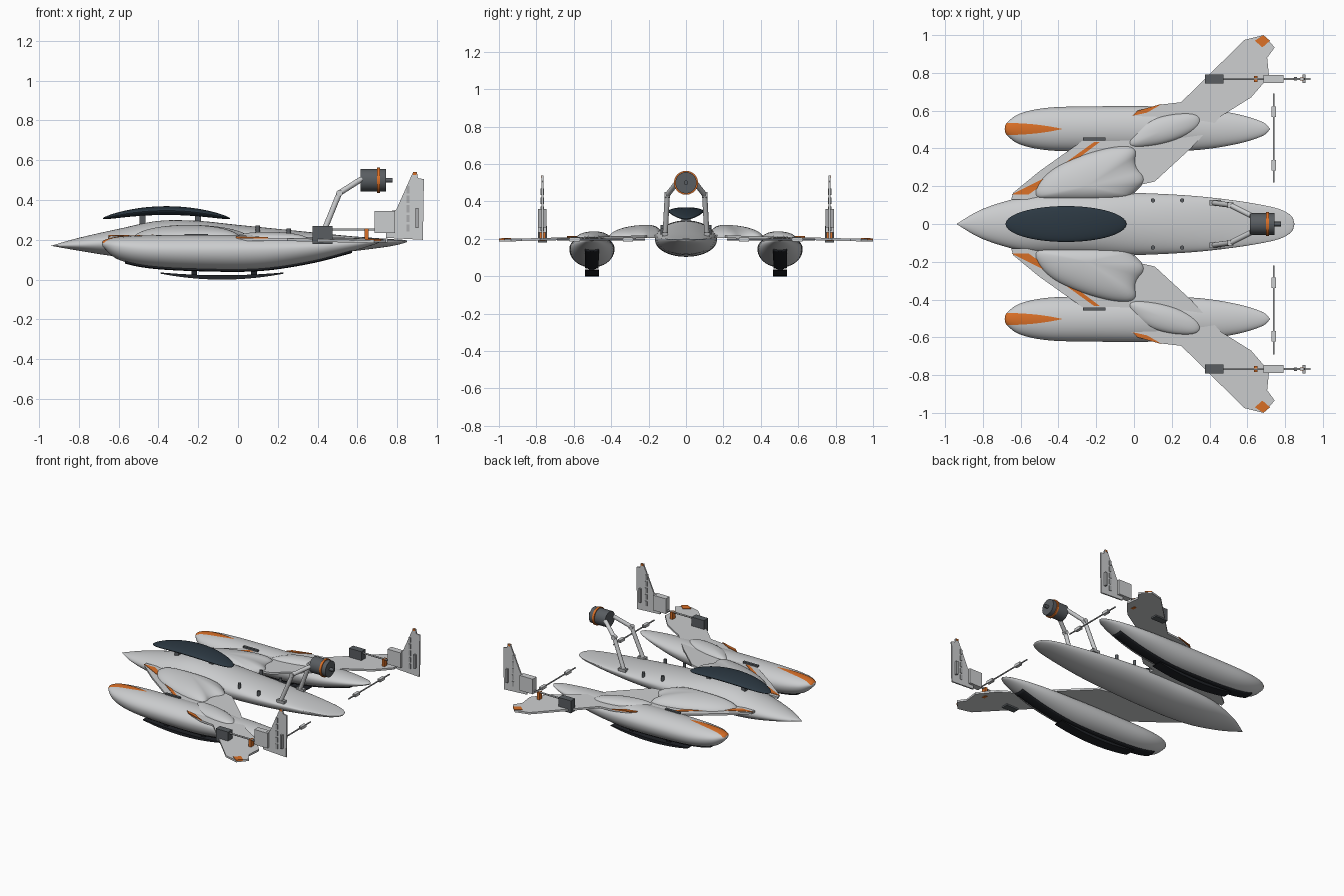
import bpy, bmesh, math
from mathutils import Vector

if "Cube" in bpy.data.objects:
    bpy.data.objects.remove(bpy.data.objects["Cube"])


def material(name, r, g, b):
    m = bpy.data.materials.new(name)
    m.use_nodes = True
    m.diffuse_color = (r, g, b, 1)
    m.node_tree.nodes["Principled BSDF"].inputs["Base Color"].default_value = (r, g, b, 1)
    return m


HULL = material("light grey", .60, .61, .62)
ORANGE = material("orange", .70, .16, .02)
GLASS = material("dark glass", .025, .04, .055)
BLACK = material("black", .014, .016, .02)
DARK = material("dark grey", .10, .11, .12)
STEEL = material("mid grey", .40, .41, .42)


def finish(name, bm, mat, smooth=True):
    bmesh.ops.remove_doubles(bm, verts=bm.verts, dist=1e-5)
    bmesh.ops.recalc_face_normals(bm, faces=bm.faces)
    me = bpy.data.meshes.new(name)
    bm.to_mesh(me)
    bm.free()
    me.materials.append(mat)
    ob = bpy.data.objects.new(name, me)
    bpy.context.collection.objects.link(ob)
    if smooth:
        bpy.ops.object.select_all(action='DESELECT')
        ob.select_set(True)
        bpy.context.view_layer.objects.active = ob
        bpy.ops.object.shade_smooth_by_angle(angle=math.radians(35))
    return ob


def grid(name, rows, mat, closed=False):
    bm = bmesh.new()
    vs = [[bm.verts.new(p) for p in row] for row in rows]
    for a, b in zip(vs, vs[1:]):
        n = len(a)
        for j in range(n if closed else n - 1):
            k = (j + 1) % n
            bm.faces.new((a[j], a[k], b[k], b[j]))
    return finish(name, bm, mat)


def box(name, centre, size, mat):
    bm = bmesh.new()
    bmesh.ops.create_cube(bm, size=1)
    for v in bm.verts:
        v.co = Vector(a * b + c for a, b, c in zip(v.co, size, centre))
    return finish(name, bm, mat, False)


def rod(name, a, b, r, mat, sides=24):
    a, b = Vector(a), Vector(b)
    bm = bmesh.new()
    bmesh.ops.create_cone(bm, cap_ends=True, segments=sides, radius1=r, radius2=r, depth=(b - a).length)
    q = (b - a).to_track_quat('Z', 'Y')
    for v in bm.verts:
        v.co = q @ v.co + (a + b) / 2
    return finish(name, bm, mat)


def plate(name, outline, thick, mat):
    """Extrude a 3D outline by a thickness vector."""
    bm = bmesh.new()
    f = bm.faces.new([bm.verts.new(p) for p in outline])
    new = bmesh.ops.extrude_face_region(bm, geom=[f])["geom"]
    for v in new:
        if isinstance(v, bmesh.types.BMVert):
            v.co += Vector(thick)
    return finish(name, bm, mat, False)


# Hull stations: x, half width, top z, bottom z, widest z
def station(st, u):
    i = min(int(u), len(st) - 2)
    t = u - i
    p = [st[max(0, min(len(st) - 1, i + k))] for k in (-1, 0, 1, 2)]
    return [.5 * (2 * b + (c - a) * t + (2 * a - 5 * b + 4 * c - d) * t * t + (3 * b - a - 3 * c + d) * t ** 3)
            for a, b, c, d in zip(*p)]


def hull_point(st, u, ang, y, out=0):
    x, w, zt, zb, zm = station(st, u)
    s = math.sin(ang)
    h = (zt - zm) if s > 0 else (zm - zb)
    return (x, y + (max(w, 0) + out) * math.cos(ang), zm + (max(h, 0) + out) * s)


def loft(name, st, y, mat, sides=48, steps=8):
    n = (len(st) - 1) * steps
    rows = [[hull_point(st, i / steps, math.tau * j / sides, y) for j in range(sides)] for i in range(n + 1)]
    return grid(name, rows, mat, True)


def patch(name, st, y, x0, x1, width, mid, out, mat, steps=40):
    """Skin panel on a hull, centred on angle mid, width(t) is its half width."""
    us = [i / 50 for i in range((len(st) - 1) * 50 + 1)]
    us = [u for u in us if x0 <= station(st, u)[0] <= x1]
    rows = []
    for i in range(steps + 1):
        u = us[round(i / steps * (len(us) - 1))]
        x, w = station(st, u)[:2]
        half = math.asin(min(.95, width((x - x0) / (x1 - x0)) / max(w, .005)))
        rows.append([hull_point(st, u, mid + half * k / 4, y, out) for k in range(-4, 5)])
    return grid(name, rows, mat)


def dome(name, outline, centre, base, height, mat):
    """Smooth bulge over a rounded outline."""
    for _ in range(3):
        outline = [(a[0] * (1 - t) + b[0] * t, a[1] * (1 - t) + b[1] * t)
                   for a, b in zip(outline, outline[1:] + outline[:1]) for t in (.25, .75)]
    rows = []
    for k in range(13):
        s = math.cos(k / 12 * math.pi / 2)
        z = base + height * math.sin(k / 12 * math.pi / 2)
        rows.append([(centre[0] + (x - centre[0]) * s, centre[1] + (y - centre[1]) * s, z) for x, y in outline])
    return grid(name, rows, mat, True)


# Fuselage
BODY = [(-.94, 0, .17, .17, .17), (-.8, .08, .21, .145, .175), (-.6, .14, .255, .115, .185),
        (-.4, .162, .295, .105, .19), (-.2, .165, .295, .105, .195), (0, .165, .275, .11, .2),
        (.3, .15, .245, .12, .2), (.55, .122, .22, .14, .2), (.75, .085, .205, .165, .197),
        (.83, .045, .2, .182, .195), (.85, 0, .195, .19, .193)]
loft("fuselage", BODY, 0, HULL)

# Canopy: a thin lens bent down at both ends
rows = []
for i in range(33):
    c = -math.cos(math.pi * i / 32)
    w = math.sqrt(max(0, 1 - c * c))
    rows.append([(-.36 + .32 * c, .095 * w * math.cos(a), .347 - .04 * c * c + .022 * w * math.sin(a))
                 for a in (math.tau * j / 40 for j in range(40))])
grid("canopy", rows, GLASS, True)
for x in (-.48, -.2):
    box("canopy_mount", (x, 0, .30), (.03, .05, .045), DARK)

POD = [(-.685, 0, .18, .18, .18), (-.67, .035, .197, .155, .177), (-.6, .083, .213, .1, .165),
       (-.45, .113, .222, .065, .15), (-.2, .12, .225, .05, .145), (.1, .12, .222, .05, .148),
       (.35, .11, .215, .085, .16), (.55, .078, .21, .135, .178), (.68, .037, .204, .175, .19),
       (.72, 0, .195, .19, .193)]
WING = [(-.65, .13), (-.64, .165), (-.5, .28), (-.26, .45), (0, .58), (.14, .632), (.25, .645), (.585, .975),
        (.685, 1), (.745, .935), (.705, .88), (.715, .78), (.62, .67), (.46, .57), (.3, .4), (.11, .225),
        (0, .2), (0, .13)]
INNER = [(-.5, .12), (-.54, .17), (-.46, .28), (-.3, .36), (-.1, .415), (.02, .41), (.0, .31), (.07, .24),
         (.02, .18), (-.05, .12)]
OUTER = [(-.04, .43), (.0, .4), (.2, .43), (.35, .51), (.35, .585), (.2, .585), (.05, .54)]
STRIPE = [(-.65, .155), (-.56, .155), (-.46, .225), (-.18, .435), (-.21, .435), (-.48, .24)]
STRAKE = [(-.01, .572), (.02, .6), (.15, .637), (.07, .59)]
FIN = [(.745, .21), (.93, .2), (.935, .505), (.905, .51), (.9, .54), (.88, .54), (.795, .35), (.745, .34)]


def wing_z(y):
    return .224 - .025 * y


for s, side in ((1, "left"), (-1, "right")):
    def on_wing(pts, lift=0):
        return [(x, s * y, wing_z(y) + lift) for x, y in pts]

    def flip(pts):
        return [(x, s * y) for x, y in pts]

    # Wing with its bulges and painted edges
    plate(side + "_wing", on_wing(WING), (0, 0, -.014), HULL)
    dome(side + "_inner_bulge", flip(INNER), (-.25, s * .2), .205, .07, HULL)
    dome(side + "_outer_bulge", flip(OUTER), (.14, s * .49), .205, .035, HULL)
    plate(side + "_edge_stripe", on_wing(STRIPE, .003), (0, 0, -.006), ORANGE)
    plate(side + "_strake_stripe", on_wing(STRAKE, .006), (0, 0, -.008), ORANGE)
    tip = [(.64, .97), (.685, 1), (.72, .97), (.68, .935)]
    plate(side + "_tip_marker", on_wing(tip, .004), (0, 0, -.009), ORANGE)
    box(side + "_wing_hinge", (-.21, s * .45, .222), (.12, .018, .012), DARK)

    # Float pod, its keel strip and skid
    y = s * .503
    loft(side + "_pod", POD, y, HULL)
    patch(side + "_pod_nose_paint", POD, y, -.682, -.38, lambda t: .03 * (1 - t ** 2.2) + .0005,
          math.pi / 2, .003, ORANGE)
    strip = patch(side + "_keel_strip", POD, y, -.57, .575, lambda t: .034, -math.pi / 2, .008, BLACK)
    strip.modifiers.new("thickness", 'SOLIDIFY').thickness = .01
    rows = []
    for i in range(25):
        t = i / 12 - 1
        z, h = .011 + .022 * t * t, .003 + .008 * (1 - t * t)
        rows.append([(-.08 + .31 * t, y + a * .037, z + b * h) for a, b in ((-1, -1), (1, -1), (1, 1), (-1, 1))])
    skid = grid(side + "_skid", rows, BLACK, True)
    for x in (-.22, .08):
        box(side + "_skid_post", (x, y, .035), (.03, .03, .04), BLACK)

    # Actuator and tail fin
    y = s * .768
    box(side + "_actuator", (.425, y, .225), (.1, .048, .09), DARK)
    rod(side + "_push_rod", (.47, y, .252), (.72, y, .252), .006, STEEL, 12)
    box(side + "_rod_clip", (.645, y, .222), (.02, .032, .068), ORANGE)
    plate(side + "_fin", [(x, y - .005, z) for x, z in FIN], (0, .01, 0), HULL)
    box(side + "_fin_base", (.738, y, .29), (.105, .044, .11), HULL)
    box(side + "_fin_cap", (.888, y, .533), (.018, .014, .014), ORANGE)
    for k in range(5):
        box(side + "_fin_panel", (.855, y, .26 + k * .048), (.016, .018, .036), STEEL)
    box(side + "_fin_hinge", (.9, y, .31), (.014, .045, .1), STEEL)

    # Linkage behind the wing
    rod(side + "_linkage", (.74, s * .22, .197), (.74, s * .69, .197), .005, STEEL, 12)
    for yy in (.31, .595):
        box(side + "_linkage_joint", (.74, s * yy, .197), (.022, .055, .02), HULL)

    # Engine leg and deck bolts
    a, b, c = (.42, s * .112, .215), (.51, s * .1, .435), (.62, s * .045, .505)
    rod(side + "_engine_leg_lower", a, b, .014, HULL)
    rod(side + "_engine_leg_upper", b, c, .014, HULL)
    rod(side + "_leg_knee", (.51, s * .114, .435), (.51, s * .086, .435), .016, HULL)
    box(side + "_leg_foot", (.43, s * .112, .225), (.06, .03, .02), STEEL)
    for x, z in ((.1, .245), (.255, .23)):
        rod(side + "_deck_bolt", (x, s * .125, z - .03), (x, s * .125, z + .028), .011, DARK, 16)

# Engine
rod("engine", (.615, 0, .5), (.745, 0, .5), .057, DARK, 40)
rod("engine_band", (.7, 0, .5), (.715, 0, .5), .064, ORANGE, 40)
rod("engine_shaft", (.74, 0, .5), (.777, 0, .5), .012, DARK, 16)
